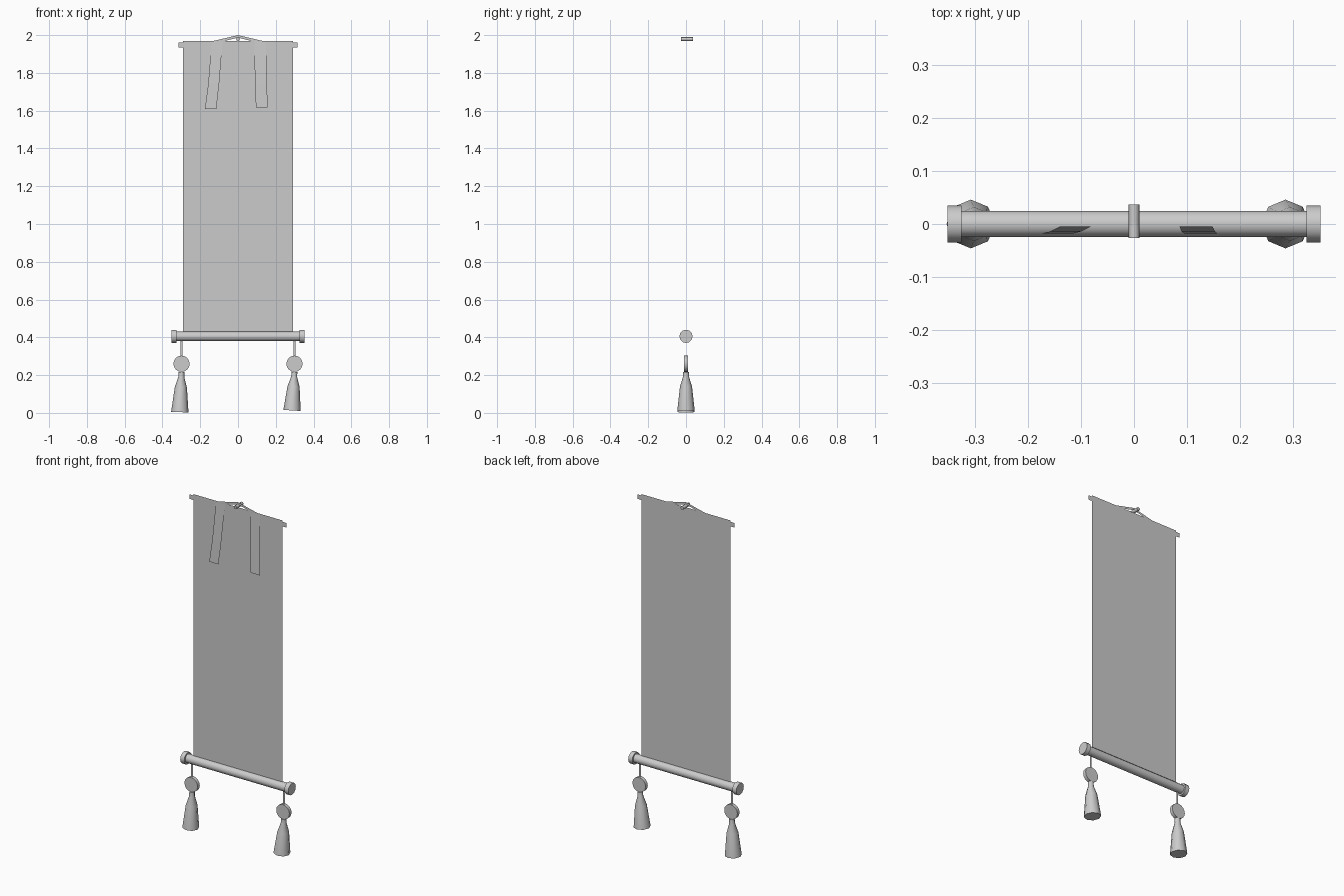
import bpy, bmesh, math
from mathutils import Vector

if "Cube" in bpy.data.objects:
    bpy.data.objects.remove(bpy.data.objects["Cube"])


def mesh_object(name, verts, faces, smooth=False):
    me = bpy.data.meshes.new(name)
    me.from_pydata(verts, [], faces)
    ob = bpy.data.objects.new(name, me)
    bpy.context.collection.objects.link(ob)
    bm = bmesh.new()
    bm.from_mesh(me)
    if len(faces) > 6:
        bmesh.ops.recalc_face_normals(bm, faces=bm.faces)
    bm.to_mesh(me)
    bm.free()
    if smooth:
        bpy.ops.object.select_all(action='DESELECT')
        ob.select_set(True)
        bpy.context.view_layer.objects.active = ob
        bpy.ops.object.shade_smooth_by_angle(angle=math.radians(50))
    return ob


def lathe(name, start, end, profile, sides, phase=0.0):
    """Capped round part along start-end; profile = (fraction, radius)."""
    a, b = Vector(start), Vector(end)
    rot = (b - a).to_track_quat('Z', 'Y')
    verts = []
    for t, r in profile:
        for i in range(sides):
            ang = 2 * math.pi * (i + phase) / sides
            verts.append(a.lerp(b, t) + rot @ Vector((r * math.cos(ang), r * math.sin(ang), 0)))
    n = len(profile)
    faces = [(k * sides + i, k * sides + (i + 1) % sides,
              (k + 1) * sides + (i + 1) % sides, (k + 1) * sides + i)
             for k in range(n - 1) for i in range(sides)]
    faces += [tuple(range(sides))[::-1], tuple(range((n - 1) * sides, n * sides))]
    return mesh_object(name, verts, faces, True)


def strip(name, rows):
    """Flat band; each row = (x left, x right, y, z), bottom to top."""
    verts = []
    for x0, x1, y, z in rows:
        verts += [(x0, y, z), (x1, y, z)]
    faces = [(2 * k, 2 * k + 1, 2 * k + 3, 2 * k + 2) for k in range(len(rows) - 1)]
    return mesh_object(name, verts, faces)


# hanging cloth sheet
strip("scroll_sheet", [(-0.29, 0.29, 0, 0.405), (-0.29, 0.29, 0, 1.97)])

# ribbons on the front
strip("ribbon_left", [(-0.175, -0.115, -0.018, 1.61), (-0.158, -0.10, -0.014, 1.74),
                      (-0.14, -0.082, -0.005, 1.965)])
strip("ribbon_right", [(0.095, 0.157, -0.018, 1.617), (0.09, 0.153, -0.014, 1.74),
                       (0.086, 0.148, -0.005, 1.965)])

# bottom roller and hanging peg
lathe("bottom_roller", (-0.33, 0, 0.405), (0.33, 0, 0.405), [(0, 0.025), (1, 0.025)], 12)
lathe("hanging_peg", (0, -0.026, 1.979), (0, 0.037, 1.979), [(0, 0.01), (1, 0.01)], 8)

for side, s in (("left", -1), ("right", 1)):
    # flat top rod ends and hanging cord
    xs = sorted((s * 0.29, s * 0.315))
    strip("top_rod_end_" + side, [(*xs, 0, 1.935), (*xs, 0, 1.962)])
    cord = [(s * 0.135, 0, 1.968), (s * 0.075, 0, 1.968), (0, 0, 1.987), (0, 0, 2.0)]
    mesh_object("hanging_cord_" + side, cord, [(0, 1, 2, 3) if s < 0 else (3, 2, 1, 0)])

    # roller knobs
    lathe("roller_knob_" + side, (s * 0.326, 0, 0.405), (s * 0.352, 0, 0.405),
          [(0, 0.035), (1, 0.035)], 12)

    # tassel cord, disc and skirt
    x = s * 0.299
    strip("tassel_cord_" + side, [(x - 0.006, x + 0.006, 0, 0.29),
                                  (x - 0.006, x + 0.006, 0, 0.39)])
    lathe("tassel_disc_" + side, (x, -0.01, 0.26), (x, 0.01, 0.26),
          [(0, 0.043), (1, 0.043)], 16)
    foot = (-0.308, 0, 0.004) if s < 0 else (0.286, 0, 0.013)
    lathe("tassel_" + side, foot, (x, 0, 0.217),
          [(0, 0.046), (0.62, 0.032), (0.87, 0.016), (1, 0.015)], 8)
